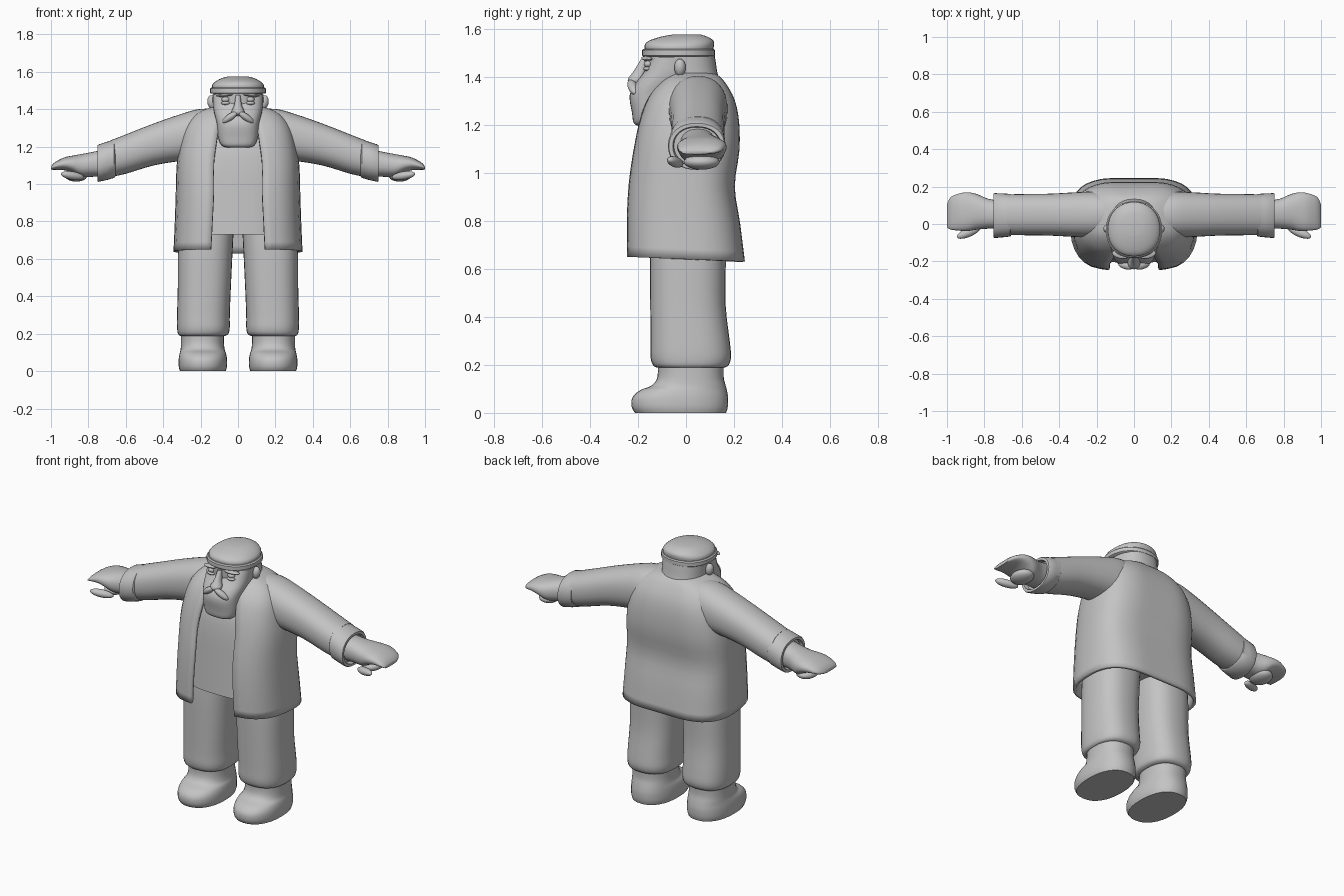
import bpy, bmesh, math
from mathutils import Matrix, Euler, Vector

grey = bpy.data.materials.new("plain grey")
grey.diffuse_color = (0.55, 0.55, 0.55, 1)


def smooth_rows(rows, k):
    """Catmull-Rom interpolation of tuples, k steps between two rows."""
    if k < 2:
        return rows
    out = []
    for i in range(len(rows) - 1):
        p0, p1 = rows[max(i - 1, 0)], rows[i]
        p2, p3 = rows[i + 1], rows[min(i + 2, len(rows) - 1)]
        for s in range(k):
            t = s / k
            out.append(tuple(
                b + 0.5 * t * (c - a + t * (2 * a - 5 * b + 4 * c - d + t * (3 * (b - c) + d - a)))
                for a, b, c, d in zip(p0, p1, p2, p3)))
    return out + [rows[-1]]


def finish(name, bm, mirror=False, angle=40, thickness=0):
    mesh = bpy.data.meshes.new(name)
    bm.to_mesh(mesh)
    bm.free()
    ob = bpy.data.objects.new(name, mesh)
    bpy.context.collection.objects.link(ob)
    mesh.materials.append(grey)
    bpy.ops.object.select_all(action='DESELECT')
    ob.select_set(True)
    bpy.context.view_layer.objects.active = ob
    bpy.ops.object.shade_smooth_by_angle(angle=math.radians(angle))
    if mirror:
        ob.modifiers.new("mirror", 'MIRROR').merge_threshold = 0.002
    if thickness:
        sol = ob.modifiers.new("thickness", 'SOLIDIFY')
        sol.thickness, sol.offset = thickness, -1
    return ob


def loft(name, rings, axis='z', n=2.0, k=3, mirror=False, seg=32, angle=40):
    """Closed superellipse loft. z rings: (z, cx, cy, rx, ry); x rings: (x, cy, cz, ry, rz)."""
    bm = bmesh.new()
    loops = []
    for pos, c1, c2, r1, r2 in smooth_rows(rings, k):
        loop = []
        for j in range(seg):
            a = 2 * math.pi * j / seg
            c, s = math.cos(a), math.sin(a)
            u = c1 + r1 * math.copysign(abs(c) ** (2 / n), c)
            v = c2 + r2 * math.copysign(abs(s) ** (2 / n), s)
            loop.append(bm.verts.new((u, v, pos) if axis == 'z' else (pos, u, v)))
        loops.append(loop)
    for a, b in zip(loops, loops[1:]):
        for j in range(seg):
            bm.faces.new((a[j], a[(j + 1) % seg], b[(j + 1) % seg], b[j]))
    bm.faces.new(loops[0][::-1])
    bm.faces.new(loops[-1])
    bmesh.ops.recalc_face_normals(bm, faces=bm.faces)
    return finish(name, bm, mirror, angle)


def blob(name, centre, size, rot=(0, 0, 0), mirror=True):
    bm = bmesh.new()
    m = Matrix.LocRotScale(Vector(centre), Euler(rot), Vector(size))
    bmesh.ops.create_uvsphere(bm, u_segments=20, v_segments=12, radius=1, matrix=m)
    return finish(name, bm, mirror, 60)


# Open coat: half sheet from the front edge round to the middle of the back
# ring: z, half width, front y, back y, half opening
coat_rings = [(0.64, .345, -.245, .245, .145), (.80, .338, -.246, .225, .137),
              (.95, .333, -.238, .203, .13), (1.10, .328, -.216, .222, .13),
              (1.22, .31, -.19, .221, .115), (1.31, .28, -.155, .203, .10),
              (1.375, .225, -.105, .168, .07), (1.41, .15, -.06, .135, .05),
              (1.42, .11, -.04, .10, .04)]
front = [(0, 1), (.42, .93), (.75, .72), (.94, .38)]
back = [(1, .12), (.975, .45), (.89, .7), (.74, .88), (.5, .985), (.25, 1), (0, 1)]
bm = bmesh.new()
sheet = []
for z, a, yf, yb, o in smooth_rows(coat_rings, 3):
    pts = [(o + (a - o) * u, yf * v) for u, v in front] + [(a * u, yb * v) for u, v in back]
    sheet.append([bm.verts.new((x, y, z - 0.04 * y)) for x, y in smooth_rows(pts, 2)])
for lo, hi in zip(sheet, sheet[1:]):
    for j in range(len(lo) - 1):
        bm.faces.new((lo[j], lo[j + 1], hi[j + 1], hi[j]))
finish("coat", bm, True, 60, 0.018)

# Shirt inside the coat
loft("shirt", [(.73, 0, -.01, .27, .20), (.95, 0, -.01, .27, .186), (1.1, 0, -.005, .265, .18),
               (1.22, 0, 0, .24, .16), (1.35, 0, .01, .15, .10)], n=2.8)

# Sleeves and turned-back cuffs
loft("sleeve", [(.08, .05, 1.275, .10, .125), (.20, .05, 1.265, .122, .137), (.30, .05, 1.25, .12, .126),
                (.45, .05, 1.212, .112, .112), (.60, .05, 1.16, .11, .105), (.68, .05, 1.136, .108, .098)],
     'x', 2.3, mirror=True)
loft("cuff", [(.655, .047, 1.137, .105, .096), (.662, .047, 1.136, .114, .103), (.70, .046, 1.124, .117, .102),
              (.745, .045, 1.112, .12, .10), (.752, .045, 1.11, .116, .096), (.752, .045, 1.11, .10, .082),
              (.73, .045, 1.112, .095, .077)], 'x', 2.2, k=1, mirror=True)

# Mitten-like hands with curled lower fingers and a thumb
loft("hand", [(.72, .05, 1.112, .075, .072), (.78, .055, 1.105, .08, .066), (.84, .065, 1.098, .095, .062),
              (.885, .066, 1.106, .103, .046), (.93, .064, 1.108, .10, .034), (.98, .057, 1.096, .087, .02),
              (1.0, .042, 1.085, .06, .008)], 'x', 2.3, mirror=True)
blob("curled_fingers", (.865, .065, 1.045), (.06, .075, .032))
blob("thumb", (.885, -.045, 1.045), (.068, .024, .022), (0, -.15, -.4))

# Trouser legs and boots
loft("trouser_leg", [(.188, .19, .02, .12, .14), (.20, .186, .02, .135, .158), (.235, .185, .02, .141, .168),
                     (.30, .185, .017, .141, .165), (.45, .18, .008, .142, .157), (.64, .175, .008, .146, .158),
                     (.76, .168, .01, .145, .155)], n=2.5, mirror=True)
loft("boot", [(0, .188, -.023, .122, .19), (.025, .188, -.026, .129, .20), (.065, .188, -.024, .129, .199),
              (.095, .188, -.01, .124, .18), (.115, .189, .012, .118, .153), (.15, .19, .019, .115, .138),
              (.21, .19, .02, .115, .138)], n=2.3, mirror=True)

# Head, beard and face
loft("head", [(1.30, 0, -.01, .125, .14), (1.38, 0, -.01, .13, .148), (1.42, 0, -.02, .13, .15),
              (1.50, 0, -.028, .13, .146)], n=2.4)
loft("beard", [(1.195, 0, -.168, .055, .03), (1.207, 0, -.16, .088, .058), (1.25, 0, -.145, .106, .08),
               (1.32, 0, -.13, .113, .105), (1.37, 0, -.10, .125, .112), (1.42, 0, -.07, .134, .105),
               (1.48, 0, -.06, .136, .085)], n=2.7)
loft("nose", [(1.475, 0, -.172, .012, .014), (1.42, 0, -.192, .021, .028), (1.39, 0, -.208, .034, .034),
              (1.372, 0, -.206, .028, .03), (1.362, 0, -.2, .012, .014)], seg=16)
blob("moustache", (.043, -.222, 1.357), (.05, .02, .018), (0, .6, .25))
blob("eyebrow", (.072, -.163, 1.476), (.046, .022, .009), (0, .08, .2))
blob("eye", (.066, -.158, 1.452), (.022, .018, .015))
blob("eye_bag", (.066, -.16, 1.433), (.025, .018, .01))
blob("ear", (.14, -.025, 1.438), (.024, .024, .037), (0, .15, 0))

# Round cap: band and crown
loft("cap_band", [(1.483, 0, -.031, .143, .147), (1.488, 0, -.031, .15, .152), (1.51, 0, -.031, .15, .152),
                  (1.516, 0, -.031, .143, .146)], n=2.2, k=1)
loft("cap_crown", [(1.505, 0, -.03, .138, .14), (1.53, 0, -.028, .138, .145), (1.55, 0, -.02, .118, .134),
                   (1.566, 0, -.008, .088, .098), (1.575, 0, .002, .055, .06)], n=2.2)
